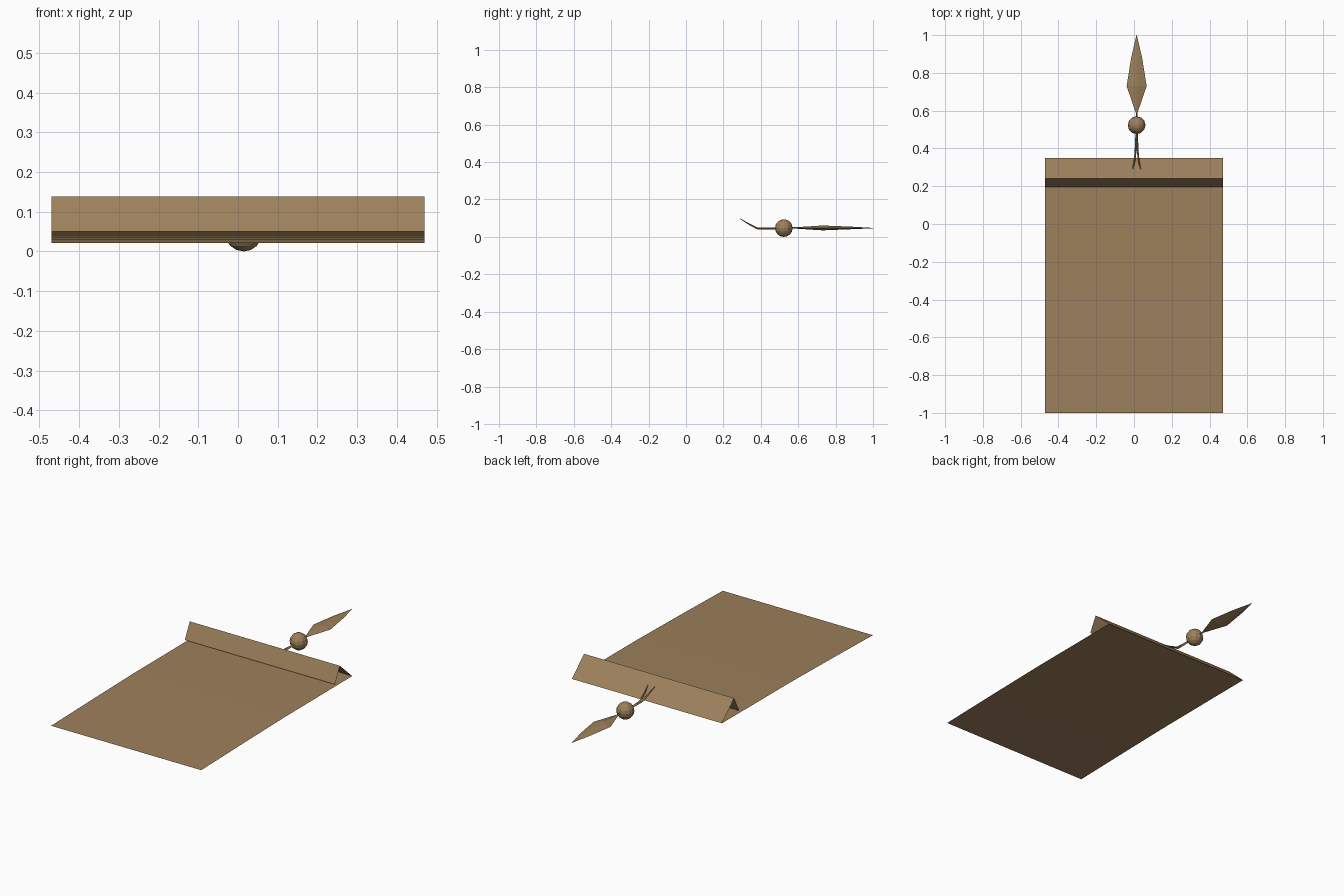
import bpy, math

if "Cube" in bpy.data.objects:
    bpy.data.objects.remove(bpy.data.objects["Cube"])

# One brown for the whole model
brown = bpy.data.materials.new("warm brown")
brown.diffuse_color = (0.335, 0.215, 0.105, 1)
brown.use_nodes = True
brown.node_tree.nodes["Principled BSDF"].inputs["Base Color"].default_value = brown.diffuse_color
CX, CZ = 0.014, 0.048          # axis of cord, bead and tassel


def add(name, verts, faces):
    mesh = bpy.data.meshes.new(name)
    mesh.from_pydata(verts, [], faces)
    mesh.materials.append(brown)
    obj = bpy.data.objects.new(name, mesh)
    bpy.context.collection.objects.link(obj)
    return obj


def strip(name, profile, half):
    """Thin sheet: a (y, z) profile swept across x."""
    verts = [(s * half, y, z) for y, z in profile for s in (-1, 1)]
    faces = [(2 * i, 2 * i + 1, 2 * i + 3, 2 * i + 2) for i in range(len(profile) - 1)]
    return add(name, verts, faces)


def tube(name, rings, sides=4):
    """Rings of (x, y, z, rx, rz) joined along y, with closed ends."""
    verts, faces = [], []
    for x, y, z, rx, rz in rings:
        for k in range(sides):
            a = 2 * math.pi * k / sides
            verts.append((x + rx * math.cos(a), y, z + rz * math.sin(a)))
    for i in range(len(rings) - 1):
        for k in range(sides):
            a, b = i * sides + k, i * sides + (k + 1) % sides
            faces.append((a, a + sides, b + sides, b))
    n = (len(rings) - 1) * sides
    faces += [tuple(range(sides)), tuple(range(n + sides - 1, n - 1, -1))]
    return add(name, verts, faces)


# Paper sheet, and the flap folded over its back edge
strip("sheet", [(-1, 0.021), (-0.6, 0.030), (-0.26, 0.036), (0.35, 0.038)], 0.47)
strip("folded_flap", [(0.195, 0.05), (0.24, 0.138), (0.35, 0.038)], 0.47)

# Two cord strands that part over the flap
for side, label in ((-1, "left"), (1, "right")):
    path = [(0.021, 0.29, 0.097, 0.002), (0.012, 0.33, 0.072, 0.004),
            (0.006, 0.38, 0.046, 0.005), (0.003, 0.44, 0.044, 0.005),
            (0.002, 0.50, 0.045, 0.004)]
    tube("cord_" + label, [(CX + side * dx, y, z, r, r) for dx, y, z, r in path])

# Bead
bpy.ops.mesh.primitive_uv_sphere_add(segments=12, ring_count=8, radius=0.047,
                                     location=(CX, 0.523, 0.047))
bead = bpy.context.object
bead.name = "bead"
bead.data.materials.append(brown)

# Cord link and four-sided tassel
tube("cord_link", [(CX, 0.55, CZ, 0.004, 0.004), (CX, 0.62, CZ, 0.004, 0.004)])
tube("tassel", [(CX, 0.59, CZ, 0.005, 0.004), (CX, 0.73, CZ, 0.053, 0.013),
                (CX, 0.88, CZ, 0.029, 0.007), (CX, 1.0, CZ - 0.001, 0.001, 0.001)])
